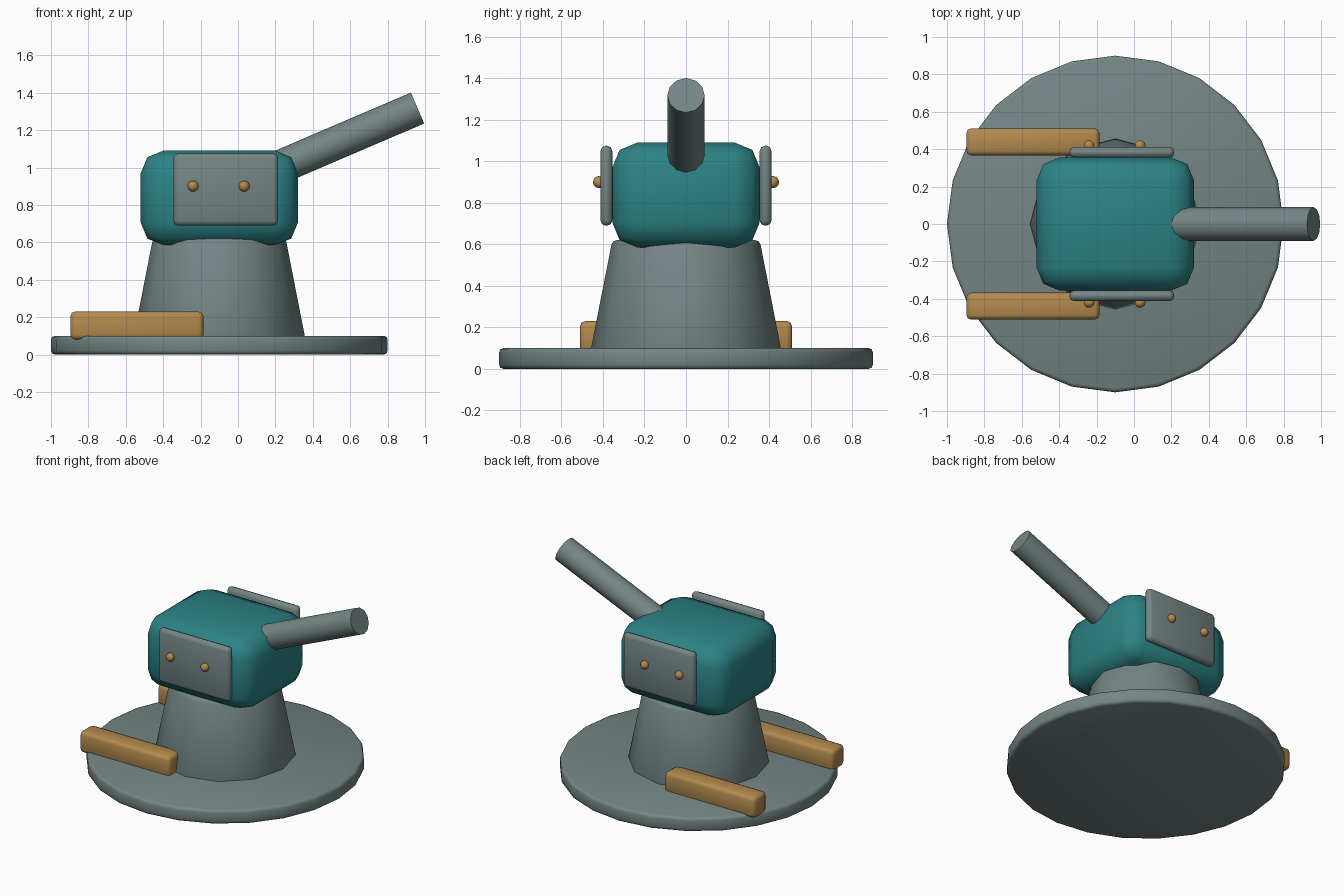
import bpy, math
from mathutils import Vector

if "Cube" in bpy.data.objects:
    bpy.data.objects.remove(bpy.data.objects["Cube"])


def material(name, rgb):
    m = bpy.data.materials.new(name)
    m.diffuse_color = (*rgb, 1)
    m.use_nodes = True
    m.node_tree.nodes["Principled BSDF"].inputs["Base Color"].default_value = m.diffuse_color
    return m


GREY = material("grey metal", (0.175, 0.235, 0.235))
TEAL = material("teal paint", (0.025, 0.225, 0.235))
GOLD = material("ochre paint", (0.45, 0.255, 0.075))


def finish(name, mat, bevel=0, segments=2):
    """Name, colour, round off and smooth the active object."""
    ob = bpy.context.object
    ob.name = name
    ob.data.materials.append(mat)
    bpy.ops.object.transform_apply(location=False, rotation=True, scale=True)
    if bevel:
        mod = ob.modifiers.new("bevel", 'BEVEL')
        mod.width, mod.segments = bevel, segments
        mod.limit_method, mod.angle_limit = 'ANGLE', math.radians(40)
        bpy.ops.object.modifier_apply(modifier=mod.name)
    bpy.ops.object.shade_smooth_by_angle(angle=math.radians(50))
    return ob


def box(name, lo, hi, mat, bevel):
    lo, hi = Vector(lo), Vector(hi)
    bpy.ops.mesh.primitive_cube_add(size=1, location=(lo + hi) / 2)
    bpy.context.object.scale = hi - lo
    return finish(name, mat, bevel)


def cone(name, r1, r2, z1, z2, sides, bevel):
    bpy.ops.mesh.primitive_cone_add(vertices=sides, radius1=r1, radius2=r2, depth=z2 - z1,
                                    location=(-0.1, 0, (z1 + z2) / 2))
    return finish(name, GREY, bevel)


# Round base and tapered pedestal
cone("base_disc", 0.9, 0.9, 0, 0.1, 24, 0.02)
cone("pedestal", 0.46, 0.355, 0.085, 0.62, 12, 0.02)

# Rounded turret head
box("turret_head", (-0.52, -0.355, 0.585), (0.32, 0.355, 1.09), TEAL, 0.12)

# Raised barrel, running from inside the head to the muzzle
start, end = Vector((0.1, 0, 0.95)), Vector((0.96, 0, 1.318))
axis = end - start
bpy.ops.mesh.primitive_cylinder_add(vertices=12, radius=0.09, depth=axis.length,
                                    location=(start + end) / 2,
                                    rotation=(0, math.atan2(axis.x, axis.z), 0))
finish("barrel", GREY)

# Side plates with bolts, and floor rails
for side, s in (("right", -1), ("left", 1)):
    y = sorted((s * 0.355, s * 0.412))
    box(side + "_plate", (-0.345, y[0], 0.69), (0.215, y[1], 1.075), GREY, 0.025)
    for i, x in enumerate((-0.24, 0.033)):
        bpy.ops.mesh.primitive_uv_sphere_add(segments=12, ring_count=8, radius=0.029,
                                             location=(x, s * 0.419, 0.9))
        finish(f"{side}_bolt_{i + 1}", GOLD)
    y = sorted((s * 0.367, s * 0.511))
    box(side + "_rail", (-0.896, y[0], 0.08), (-0.185, y[1], 0.23), GOLD, 0.025)
